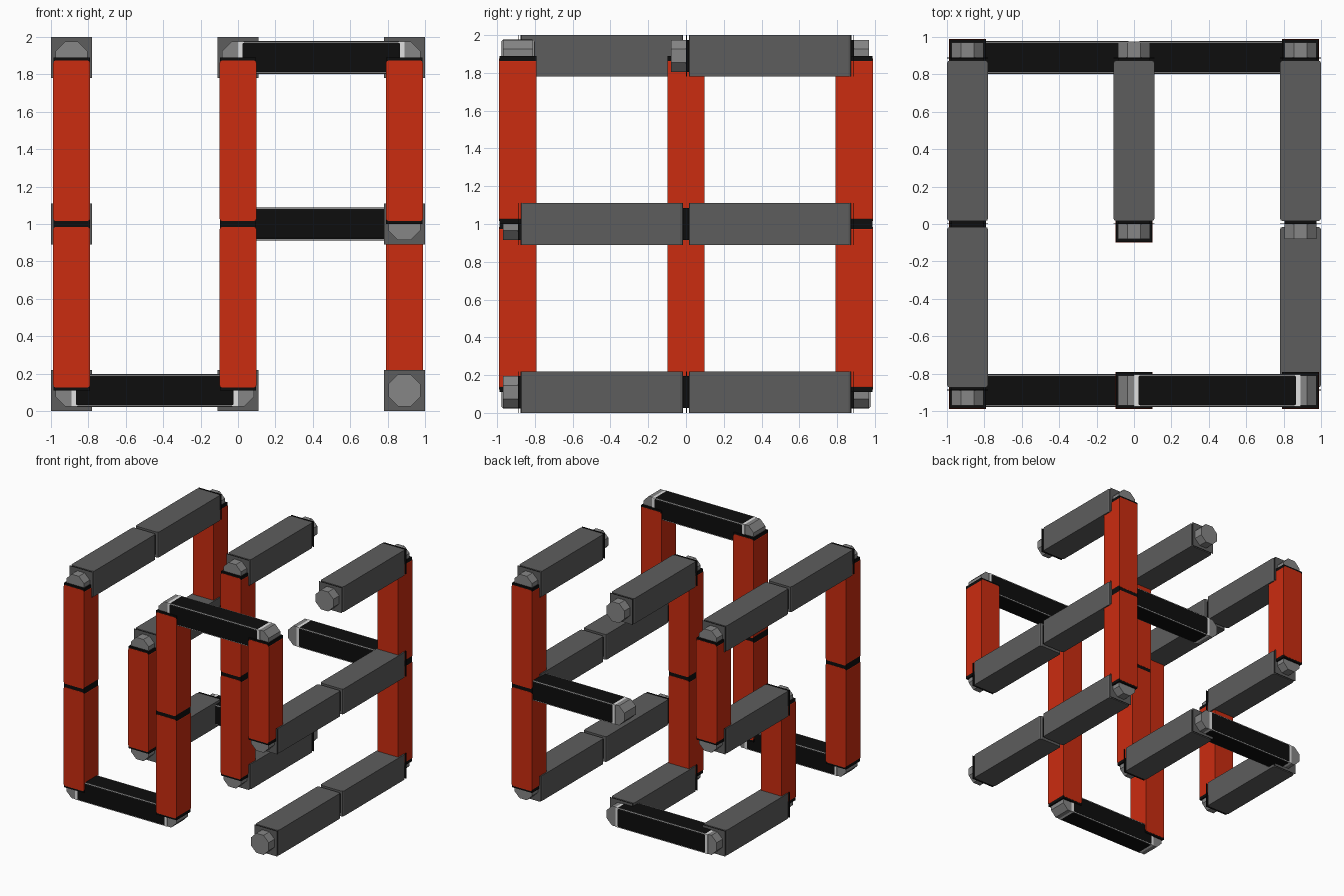
import bpy, bmesh, math
from mathutils import Vector, Matrix

cube = bpy.data.objects.get("Cube")
if cube:
    bpy.data.objects.remove(cube, do_unlink=True)

STEP = 0.89    # spacing of the 3 x 3 x 3 lattice
TRIM = 0.015   # trim showing at each bar end


def material(name, rgb):
    m = bpy.data.materials.new(name)
    m.use_nodes = True
    m.diffuse_color = (*rgb, 1)
    m.node_tree.nodes["Principled BSDF"].inputs["Base Color"].default_value = (*rgb, 1)
    return m


RED = material("red", (0.6, 0.025, 0.005))
GREY = material("dark grey", (0.11, 0.11, 0.11))
BLACK = material("black", (0.004, 0.004, 0.004))
KNOB = material("light grey", (0.24, 0.24, 0.24))
WHITE = material("white", (0.75, 0.75, 0.75))


def node(i, j, k):
    return Vector((i - 1, j - 1, k - 1)) * STEP + Vector((0, 0, 1))


def finish(name, bm, mats):
    me = bpy.data.meshes.new(name)
    bm.to_mesh(me)
    bm.free()
    for m in mats:
        me.materials.append(m)
    ob = bpy.data.objects.new(name, me)
    bpy.context.collection.objects.link(ob)
    return ob


def box(name, center, size, mats, round_axes=(), face_rule=None):
    """Box whose edges along round_axes are rounded."""
    bm = bmesh.new()
    bmesh.ops.create_cube(bm, size=1)
    bmesh.ops.scale(bm, vec=size, verts=bm.verts)
    edges = [e for e in bm.edges
             if any(abs((e.verts[0].co - e.verts[1].co)[a]) > 0.01 for a in round_axes)]
    if edges:
        bmesh.ops.bevel(bm, geom=edges, offset=0.016, segments=2, profile=0.5, affect='EDGES')
    bm.normal_update()
    if face_rule:
        for f in bm.faces:
            f.material_index = face_rule(f.normal)
    bmesh.ops.translate(bm, vec=center, verts=bm.verts)
    return finish(name, bm, mats)


def along(axis, length, width):
    size = [width] * 3
    size[axis] = length
    return Vector(size)


# Per axis: name, width, colour, trim colour, trim core width, rounded edge axes
STYLES = [
    ("black_bar", 0.176, BLACK, WHITE, 0.170, (0, 1, 2)),
    ("grey_bar", 0.22, GREY, BLACK, 0.17, (2,)),
    ("red_post", 0.198, RED, BLACK, 0.195, (1,)),
]

# Runs of bars: first lattice node and number of segments, grouped by axis
RUNS = [
    [((0, 0, 0), 1), ((1, 0, 2), 1), ((1, 2, 1), 1), ((0, 2, 0), 1)],
    [((0, 0, 2), 2), ((1, 1, 2), 1), ((2, 1, 2), 1), ((2, 0, 1), 2),
     ((2, 0, 0), 2), ((0, 1, 1), 1), ((1, 1, 0), 1), ((0, 1, 0), 1)],
    [((0, 0, 0), 2), ((1, 0, 0), 2), ((0, 1, 0), 1), ((0, 2, 1), 1),
     ((1, 1, 0), 2), ((2, 0, 1), 1), ((2, 2, 0), 2)],
]

for axis, runs in enumerate(RUNS):
    name, width, colour, trim, core, rounding = STYLES[axis]
    unit = Vector([float(a == axis) for a in range(3)])
    for start, count in runs:
        first = node(*start)
        # Coloured segments
        for s in range(count):
            box(name, first + unit * STEP * (s + 0.5),
                along(axis, STEP - 2 * TRIM, width), [colour], rounding)
        # Trim core that shows in the joints
        box(name + "_trim", first + unit * STEP * count / 2,
            along(axis, STEP * count - 0.002, core), [trim])
        # Thin end plates on the grey bars
        if axis == 1:
            for sign, pos in ((-1, 0), (1, count)):
                box("grey_bar_end_plate", first + unit * (STEP * pos - sign * 0.002),
                    along(axis, 0.004, width), [trim, colour],
                    face_rule=lambda n, s=sign: int(n.y * s > 0.5))

# Octagonal joint knobs at every lattice node, axis front to back
for i in range(3):
    for j in range(3):
        for k in range(3):
            bm = bmesh.new()
            turn = Matrix.Rotation(math.pi / 2, 4, 'X') @ Matrix.Rotation(math.pi / 8, 4, 'Z')
            bmesh.ops.create_cone(bm, cap_ends=True, segments=8, radius1=0.092,
                                  radius2=0.092, depth=0.16,
                                  matrix=Matrix.Translation(node(i, j, k)) @ turn)
            finish("joint_knob", bm, [KNOB])
